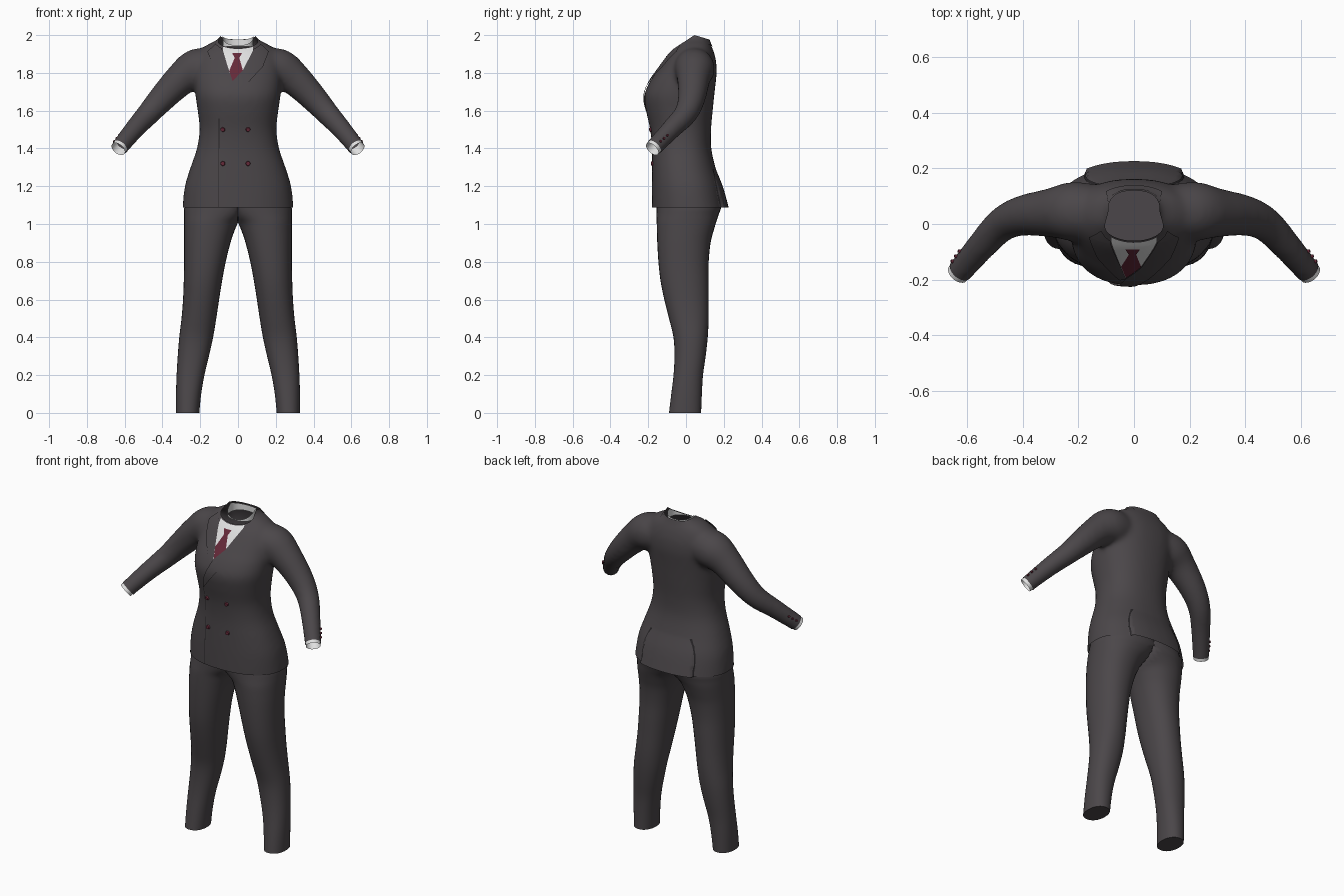
import bpy, bmesh, math
from mathutils import Vector
from mathutils.bvhtree import BVHTree

if "Cube" in bpy.data.objects:
    bpy.data.objects.remove(bpy.data.objects["Cube"])

made = []


def material(name, rgb):
    m = bpy.data.materials.new(name)
    m.use_nodes = True
    m.diffuse_color = (*rgb, 1)
    m.node_tree.nodes["Principled BSDF"].inputs["Base Color"].default_value = (*rgb, 1)
    return m


SUIT = material("charcoal cloth", (0.07, 0.062, 0.067))
SEAM = material("dark seam", (0.02, 0.018, 0.02))
WHITE = material("white shirt", (0.75, 0.75, 0.75))
WINE = material("wine red", (0.13, 0.022, 0.04))


def finish(name, bm, mat):
    me = bpy.data.meshes.new(name)
    bm.to_mesh(me)
    me.materials.append(mat)
    ob = bpy.data.objects.new(name, me)
    bpy.context.scene.collection.objects.link(ob)
    made.append(ob)
    return ob


def spline(rows, steps=4):
    """Catmull-Rom interpolation of rows of numbers."""
    out = []
    for i in range(len(rows) - 1):
        quad = (rows[max(i - 1, 0)], rows[i], rows[i + 1], rows[min(i + 2, len(rows) - 1)])
        for k in range(steps):
            t = k / steps
            out.append([0.5 * (2 * b + (c - a) * t + (2 * a - 5 * b + 4 * c - d) * t * t
                               + (3 * b - a - 3 * c + d) * t ** 3) for a, b, c, d in zip(*quad)])
    return out + [list(rows[-1])]


def oval(x0, x1, y0, y1, z, power=2.3, n=32):
    pts = []
    for i in range(n):
        c, s = math.cos(math.tau * i / n), math.sin(math.tau * i / n)
        u = math.copysign(abs(c) ** (2 / power), c)
        v = math.copysign(abs(s) ** (2 / power), s)
        pts.append(Vector(((x0 + x1 + (x1 - x0) * u) / 2, (y0 + y1 + (y1 - y0) * v) / 2, z)))
    return pts


def loft(bm, rings, caps=True):
    loops = [[bm.verts.new(p) for p in ring] for ring in rings]
    n = len(loops[0])
    faces = [bm.faces.new((a[i], a[(i + 1) % n], b[(i + 1) % n], b[i]))
             for a, b in zip(loops, loops[1:]) for i in range(n)]
    if caps:
        faces += [bm.faces.new(loops[0]), bm.faces.new(loops[-1])]
    bmesh.ops.recalc_face_normals(bm, faces=faces)


def tube_rings(path, side, n=24):
    """Round rings along a path of (x, y, z, radius)."""
    rings = []
    for i, (x, y, z, r) in enumerate(path):
        a, b = path[max(i - 1, 0)], path[min(i + 1, len(path) - 1)]
        q = (Vector(b[:3]) - Vector(a[:3])).to_track_quat("Z", "Y")
        ring = [Vector((x, y, z)) + q @ Vector((r * math.cos(math.tau * k / n),
                                               r * math.sin(math.tau * k / n), 0)) for k in range(n)]
        rings.append([Vector((side * p.x, p.y, p.z)) for p in ring])
    return rings


def cut(bm, co, no, keep=lambda p: True):
    """Trim away everything beyond a plane, within a region."""
    vs = [v for v in bm.verts if keep(v.co)]
    inside = set(vs)
    es = [e for e in bm.edges if all(v in inside for v in e.verts)]
    fs = [f for f in bm.faces if all(v in inside for v in f.verts)]
    bmesh.ops.bisect_plane(bm, geom=vs + es + fs, plane_co=co, plane_no=no, clear_outer=True)


def cut_neck(bm, drop=0.0):
    region = lambda p: abs(p.x) < 0.14 and p.z > 1.915
    top = Vector((0, 0.045, 2.0 - drop))
    cut(bm, top, Vector((0, -0.65, 1)).normalized(), region)
    cut(bm, top, Vector((0, 0.3, 1)).normalized(), region)


# Jacket body: z, half width, front, back
BODY = [(1.02, .297, -.18, .22), (1.09, .294, -.181, .208), (1.2, .282, -.181, .187),
        (1.3, .252, -.18, .156), (1.4, .218, -.18, .134), (1.5, .204, -.19, .133),
        (1.6, .214, -.212, .142), (1.68, .226, -.221, .15), (1.75, .23, -.194, .158),
        (1.8, .23, -.16, .163), (1.86, .226, -.118, .16), (1.91, .205, -.082, .148),
        (1.945, .17, -.047, .134), (1.972, .118, -.036, .122), (1.995, .092, -.034, .116),
        (2.07, .088, -.034, .114)]
SLEEVE = [(.13, .04, 1.83, .1), (.22, .045, 1.82, .108), (.3, .04, 1.768, .089),
          (.4, .03, 1.667, .074), (.475, -.002, 1.583, .063), (.55, -.08, 1.5, .054),
          (.635, -.18, 1.395, .047), (.68, -.235, 1.338, .047)]

bm = bmesh.new()
loft(bm, [oval(-w, w, f, b, z) for z, w, f, b in spline(BODY)])
for side in (1, -1):
    loft(bm, tube_rings(spline(SLEEVE), side))
jacket = finish("jacket", bm, SUIT)
bm.free()

# Fuse body and sleeves into one soft skin
mod = jacket.modifiers.new("fuse", "REMESH")
mod.mode = "VOXEL"
mod.voxel_size = 0.012
bpy.context.view_layer.update()
bm = bmesh.new()
bm.from_object(jacket, bpy.context.evaluated_depsgraph_get())
jacket.modifiers.clear()
for _ in range(9):
    bmesh.ops.smooth_vert(bm, verts=bm.verts[:], factor=0.5,
                          use_axis_x=True, use_axis_y=True, use_axis_z=True)

# Back panel flares out below the side vents
for v in bm.verts:
    fall = 1.29 - v.co.z
    if fall > 0 and v.co.y > 0.14 + fall * 0.2:
        v.co.y += 0.09 * fall
bm.normal_update()
surface = BVHTree.FromBMesh(bm)

# Trim hem, neck and sleeve ends
cut(bm, Vector((0, 0, 1.087)), Vector((0, 0, -1)))
cut_neck(bm)
cuff_dir = Vector((.506, -.595, -.625)).normalized()
cuff_at = Vector((.625, -.168, 1.408))
for side in (1, -1):
    flip = Vector((side, 1, 1))
    cut(bm, cuff_at * flip, cuff_dir * flip, lambda p: p.x * side > 0.45)
bm.to_mesh(jacket.data)
bm.free()

FRONT, BACK = Vector((0, 1, 0)), Vector((0, -1, 0))


def on_surface(a, z, view):
    p = Vector((a, 0, z)) if view.y else Vector((0, a, z))
    return surface.ray_cast(p - view * 2, view)[:2]


def patch(name, outline, offset, mat, view=FRONT, step=0.015):
    """Thin cloth plate wrapped onto the jacket surface."""
    bm = bmesh.new()
    bm.faces.new([bm.verts.new((a, 0, z)) for a, z in outline])
    bmesh.ops.triangulate(bm, faces=bm.faces[:])
    for axis, values in ((0, [p[0] for p in outline]), (2, [p[1] for p in outline])):
        at = min(values) + step
        while at < max(values):
            co, no = Vector(), Vector()
            co[axis], no[axis] = at, 1
            bmesh.ops.bisect_plane(bm, geom=bm.verts[:] + bm.edges[:] + bm.faces[:],
                                   plane_co=co, plane_no=no)
            at += step
    for v in bm.verts[:]:
        loc, normal = on_surface(v.co.x, v.co.z, view)
        if loc is None:
            bm.verts.remove(v)
        else:
            v.co = loc + normal * offset
    bm.normal_update()
    if sum(f.normal.dot(view) for f in bm.faces) > 0:
        bmesh.ops.reverse_faces(bm, faces=bm.faces[:])
    cut_neck(bm)
    finish(name, bm, mat)
    bm.free()


# Shirt front, tie, lapels and collar
patch("shirt_front", [(-.08, 2), (.08, 2), (.08, 1.92), (.025, 1.81), (-.03, 1.75),
                      (-.08, 1.92)], 0.002, WHITE)
patch("tie_blade", [(-.016, 1.88), (.006, 1.88), (.026, 1.81), (-.028, 1.752),
                    (-.046, 1.81)], 0.004, WINE)
patch("tie_knot", [(-.016, 1.935), (.008, 1.935), (.02, 1.9), (.005, 1.872),
                   (-.016, 1.872), (-.03, 1.9)], 0.006, WINE)
patch("lapel_right", [(-.078, 1.985), (-.16, 1.91), (-.13, 1.83), (-.05, 1.735),
                      (-.027, 1.75), (-.05, 1.82), (-.084, 1.92)], 0.006, SUIT)
patch("lapel_left", [(.078, 1.985), (.16, 1.91), (.13, 1.83), (.03, 1.72), (-.1, 1.56),
                     (-.085, 1.63), (-.03, 1.75), (.025, 1.81), (.082, 1.92)], 0.007, SUIT)
patch("collar_back", [(-.09, 1.99), (.09, 1.99), (.1, 1.95), (0, 1.935), (-.1, 1.95)],
      0.004, SUIT, BACK)
patch("front_edge_seam", [(-.102, 1.56), (-.098, 1.56), (-.1, 1.09), (-.104, 1.09)],
      0.002, SEAM)

# Shirt collar inside the neck
bm = bmesh.new()
loft(bm, [oval(-.081, .081, -.03, .108, z) for z in (1.94, 1.96, 1.98, 2.0, 2.03)], caps=False)
cut_neck(bm, 0.005)
finish("shirt_collar", bm, WHITE)
bm.free()


def button(name, a, z, view, radius):
    loc, normal = on_surface(a, z, view)
    if loc is None:
        return
    bm = bmesh.new()
    bmesh.ops.create_cone(bm, cap_ends=True, segments=16, radius1=radius,
                          radius2=radius * 0.8, depth=0.01)
    q = normal.to_track_quat("Z", "Y")
    for v in bm.verts:
        v.co = loc + normal * 0.003 + q @ v.co
    finish(name, bm, WINE)
    bm.free()


for row, z in (("upper", 1.5), ("lower", 1.32)):
    for col, x in (("right", -.08), ("left", .053)):
        button(f"front_button_{row}_{col}", x, z, FRONT, 0.013)

# Trouser leg: z, inner x, outer x, front, back
LEG = [(0, .205, .328, -.09, .08), (.1, .195, .328, -.078, .084), (.2, .178, .325, -.066, .09),
       (.3, .154, .319, -.061, .104), (.4, .132, .311, -.066, .115), (.5, .115, .299, -.09, .12),
       (.6, .1, .291, -.115, .12), (.7, .084, .287, -.135, .12), (.8, .065, .285, -.146, .12),
       (.9, .04, .285, -.152, .13), (.96, .02, .285, -.154, .145), (1.01, -.005, .285, -.155, .16),
       (1.05, -.06, .285, -.155, .173), (1.1, -.12, .282, -.155, .186), (1.2, -.15, .25, -.15, .165)]

# Paired parts: trouser legs, shirt cuffs, vents, sleeve buttons
for side, label in ((1, "left"), (-1, "right")):
    bm = bmesh.new()
    rings = [oval(a, b, f, k, z, 2.2) for z, a, b, f, k in spline(LEG, 3)]
    loft(bm, [[Vector((side * max(p.x, 0), p.y, p.z)) for p in r] for r in rings])
    finish(f"trouser_leg_{label}", bm, SUIT)
    bm.free()

    bm = bmesh.new()
    path = [(*(cuff_at + cuff_dir * t), 0.041) for t in (-.03, -.01, .005, .018)]
    loft(bm, tube_rings(path, side), caps=False)
    finish(f"shirt_cuff_{label}", bm, WHITE)
    bm.free()

    inward = Vector((-side, 0, 0))
    patch(f"side_vent_{label}", [(.138, 1.29), (.143, 1.29), (.187, 1.09), (.178, 1.09)],
          0.002, SEAM, inward)
    for i in range(3):
        button(f"sleeve_button_{label}_{i + 1}", -.135 + .018 * i, 1.437 + .016 * i, inward, 0.007)

# Smooth cloth with crisp edges
for ob in bpy.context.selected_objects:
    ob.select_set(False)
for ob in made:
    ob.select_set(True)
bpy.context.view_layer.objects.active = jacket
bpy.ops.object.shade_smooth_by_angle(angle=math.radians(45))
